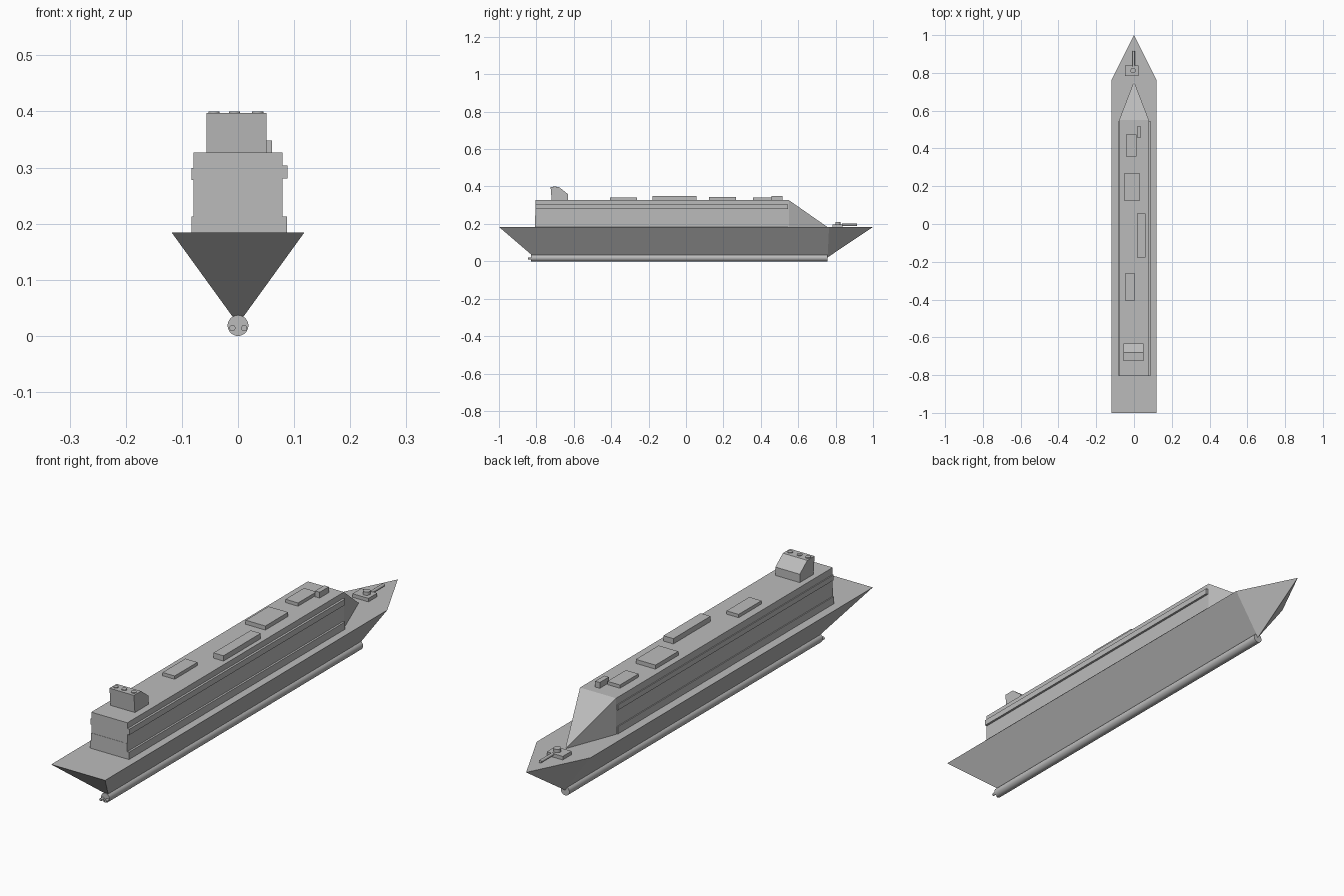
import bpy, bmesh, math

cube = bpy.data.objects.get("Cube")
if cube:
    bpy.data.objects.remove(cube, do_unlink=True)

grey = bpy.data.materials.new("ship_grey")
grey.use_nodes = True
colour = (0.5, 0.5, 0.5, 1)
grey.diffuse_color = colour
grey.node_tree.nodes["Principled BSDF"].inputs["Base Color"].default_value = colour

DECK, ROOF = 0.184, 0.327


def solid(name, points):
    """Convex solid wrapped around a few corner points."""
    bm = bmesh.new()
    for p in points:
        bm.verts.new(p)
    res = bmesh.ops.convex_hull(bm, input=bm.verts)
    loose = [v for v in bm.verts if not v.link_faces]
    bmesh.ops.delete(bm, geom=loose, context='VERTS')
    bmesh.ops.dissolve_limit(bm, angle_limit=0.01, verts=bm.verts, edges=bm.edges)
    bmesh.ops.recalc_face_normals(bm, faces=bm.faces)
    mesh = bpy.data.meshes.new(name)
    bm.to_mesh(mesh)
    bm.free()
    mesh.materials.append(grey)
    ob = bpy.data.objects.new(name, mesh)
    bpy.context.collection.objects.link(ob)
    return ob


def box(name, xs, ys, zs):
    return solid(name, [(x, y, z) for x in xs for y in ys for z in zs])


def rod(name, centre, radius, length, along_y=True, sides=32):
    turn = (math.pi / 2, 0, 0) if along_y else (0, 0, 0)
    bpy.ops.mesh.primitive_cylinder_add(vertices=sides, radius=radius, depth=length,
                                        location=centre, rotation=turn)
    ob = bpy.context.object
    ob.name = name
    ob.data.materials.append(grey)
    bpy.ops.object.shade_smooth_by_angle(angle=math.radians(40))
    return ob


# Hull: V section, raked stern and pointed bow
W, KEEL = 0.118, 0.021
solid("hull", [(-W, -1, DECK), (W, -1, DECK), (W, 0.765, DECK), (0, 1, DECK),
               (-W, 0.765, DECK), (0, -0.81, KEEL), (0, 0.757, KEEL)])

# Keel tube with two propeller shafts
rod("keel_tube", (0, -0.037, 0.0185), 0.0185, 1.586)
for side, x in (("right", -0.01), ("left", 0.011)):
    rod("propeller_shaft_" + side, (x, -0.836, 0.014), 0.0055, 0.02, sides=16)

# Superstructure tiers and sloping front
S0, S1, B = -0.805, 0.55, 0.079
box("superstructure", (-B, B), (S0, S1), (DECK, ROOF))
box("lower_tier", (-0.083, 0.087), (S0 - 0.001, S1 - 0.005), (DECK, 0.213))
box("middle_tier", (-B, B), (S0 - 0.001, S1 - 0.005), (0.213, 0.245))
solid("sloping_front", [(x, S1, z) for x in (-B, B) for z in (DECK, ROOF)]
      + [(0, 0.755, DECK)])

# Balcony ledges along both sides
box("balcony_left", (B - 0.005, 0.088), (S0, S1 - 0.005), (0.281, 0.304))
box("balcony_right", (-0.083, 0.005 - B), (S0, S1 - 0.005), (0.278, 0.299))

# Roof houses
for name, xs, ys, top in (
        ("small_roof_house", (0.017, 0.037), (0.458, 0.515), 0.35),
        ("front_roof_house", (-0.042, 0.013), (0.357, 0.473), 0.34),
        ("wide_roof_house", (-0.053, 0.033), (0.124, 0.267), 0.343),
        ("long_roof_house", (0.017, 0.061), (-0.178, 0.055), 0.348),
        ("rear_roof_house", (-0.047, 0.006), (-0.405, -0.262), 0.34)):
    box(name, xs, ys, (ROOF - 0.005, top))

# Funnel block with sloped front and three exhaust stubs
profile = [(-0.718, ROOF), (-0.632, ROOF), (-0.632, 0.36),
           (-0.679, 0.397), (-0.724, 0.397), (-0.718, 0.36)]
solid("funnel", [(x, y, z) for x in (-0.056, 0.051) for y, z in profile])
for i, x in enumerate((-0.043, -0.006, 0.035)):
    rod(f"exhaust_{i + 1}", (x, -0.702, 0.396), 0.01, 0.008, along_y=False, sides=20)

# Bow gun
box("gun_base", (-0.047, 0.023), (0.783, 0.838), (DECK - 0.002, 0.198))
rod("gun_turret", (-0.005, 0.812, 0.203), 0.014, 0.016, along_y=False, sides=24)
rod("gun_barrel", (-0.002, 0.875, 0.195), 0.006, 0.08, sides=16)
